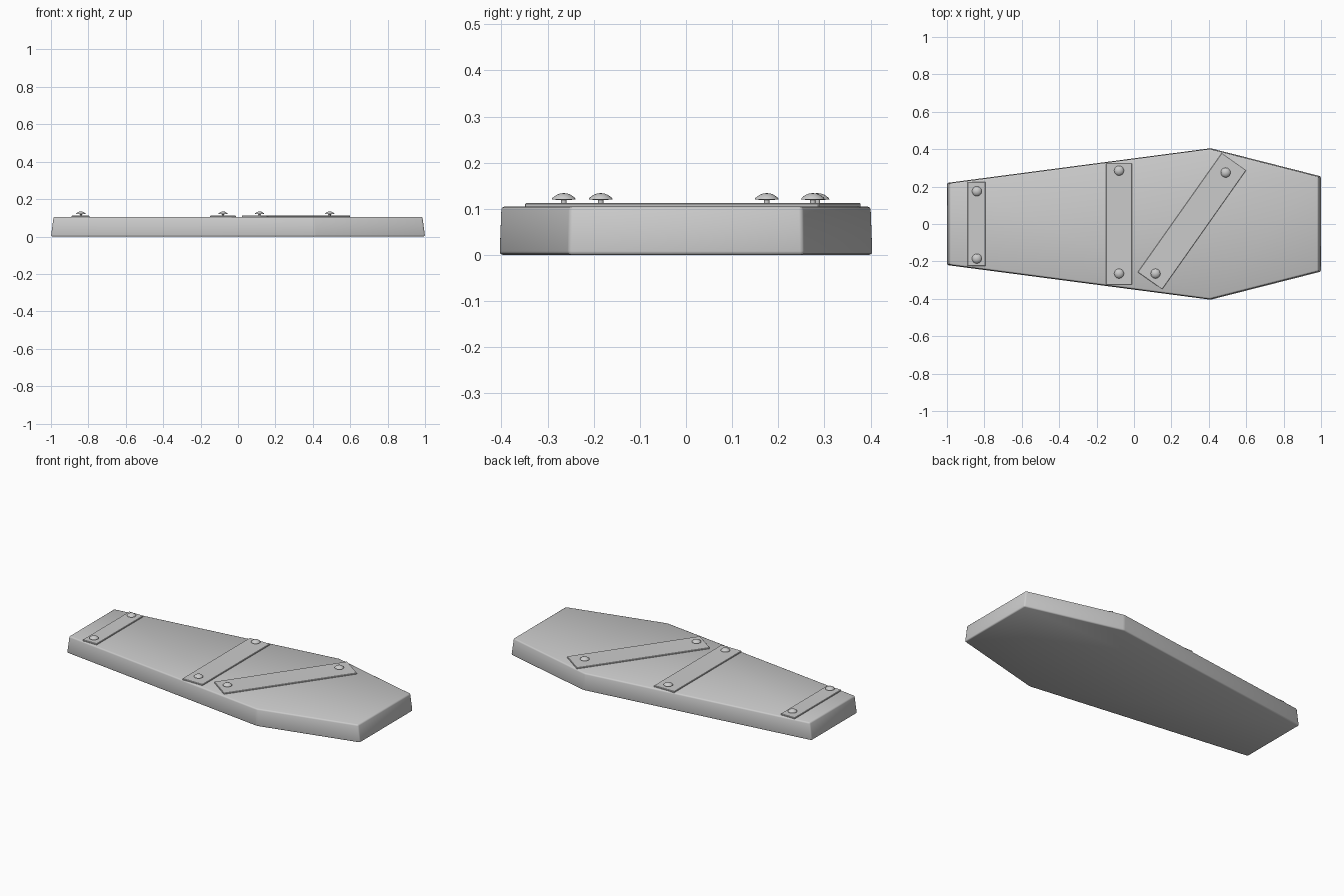
import bpy, bmesh, math
from mathutils import Matrix, Vector

cube = bpy.data.objects.get("Cube")
if cube:
    bpy.data.objects.remove(cube, do_unlink=True)

# One plain grey for everything
grey = bpy.data.materials.new("plain grey")
grey.use_nodes = True
colour = (0.6, 0.6, 0.6, 1)
grey.diffuse_color = colour
grey.node_tree.nodes["Principled BSDF"].inputs["Base Color"].default_value = colour


def finish(name, bm, smooth=None):
    bmesh.ops.recalc_face_normals(bm, faces=bm.faces)
    mesh = bpy.data.meshes.new(name)
    bm.to_mesh(mesh)
    bm.free()
    mesh.materials.append(grey)
    obj = bpy.data.objects.new(name, mesh)
    bpy.context.collection.objects.link(obj)
    if smooth:
        bpy.ops.object.select_all(action="DESELECT")
        obj.select_set(True)
        bpy.context.view_layer.objects.active = obj
        bpy.ops.object.shade_smooth_by_angle(angle=math.radians(smooth))
    return obj


# Six-sided lid, slightly narrower at the top, with softened edges
HEIGHT = 0.105
half = [(-1, 0.22), (0.41, 0.405), (1, 0.255)]
outline = [(x, -y) for x, y in half] + half[::-1]
bm = bmesh.new()
base = bm.faces.new([bm.verts.new((x, y, 0)) for x, y in outline])
top = bmesh.ops.extrude_face_region(bm, geom=[base])["geom"]
for v in top:
    if isinstance(v, bmesh.types.BMVert):
        v.co = Vector((v.co.x * 0.986, v.co.y * 0.99, HEIGHT))
bmesh.ops.bevel(bm, geom=bm.edges[:], offset=0.008, segments=2,
                profile=0.5, affect="EDGES")
finish("lid", bm, 60)


# Thin boards across the lid
def board(name, centre, width, length, angle=0):
    bm = bmesh.new()
    bmesh.ops.create_cube(bm, size=1)
    bmesh.ops.scale(bm, vec=(width, length, 0.014), verts=bm.verts)
    bmesh.ops.bevel(bm, geom=bm.edges[:], offset=0.002, segments=1, affect="EDGES")
    obj = finish(name, bm)
    obj.location = (*centre, HEIGHT)
    obj.rotation_euler.z = math.radians(angle)


board("narrow_end_board", (-0.842, 0), 0.095, 0.45)
board("middle_board", (-0.08, 0), 0.137, 0.65)
board("diagonal_board", (0.31, 0.015), 0.16, 0.78, -35.2)


# Nails: a thin shank under a shallow domed head
def nail(index, x, y):
    bm = bmesh.new()
    profile = [(0, 0.1), (0.006, 0.1), (0.006, 0.119), (0.026, 0.12),
               (0.024, 0.124), (0.016, 0.13), (0.008, 0.133), (0, 0.134)]
    verts = [bm.verts.new((r, 0, z)) for r, z in profile]
    edges = [bm.edges.new(pair) for pair in zip(verts, verts[1:])]
    bmesh.ops.spin(bm, geom=verts + edges, cent=(0, 0, 0), axis=(0, 0, 1),
                   angle=math.tau, steps=20)
    bmesh.ops.remove_doubles(bm, verts=bm.verts, dist=0.0005)
    bmesh.ops.transform(bm, matrix=Matrix.Translation((x, y, 0)), verts=bm.verts)
    finish(f"nail_{index}", bm, 40)


spots = [(-0.84, 0.175), (-0.84, -0.185), (-0.08, 0.285),
         (-0.08, -0.265), (0.49, 0.275), (0.115, -0.265)]
for i, (x, y) in enumerate(spots, 1):
    nail(i, x, y)
